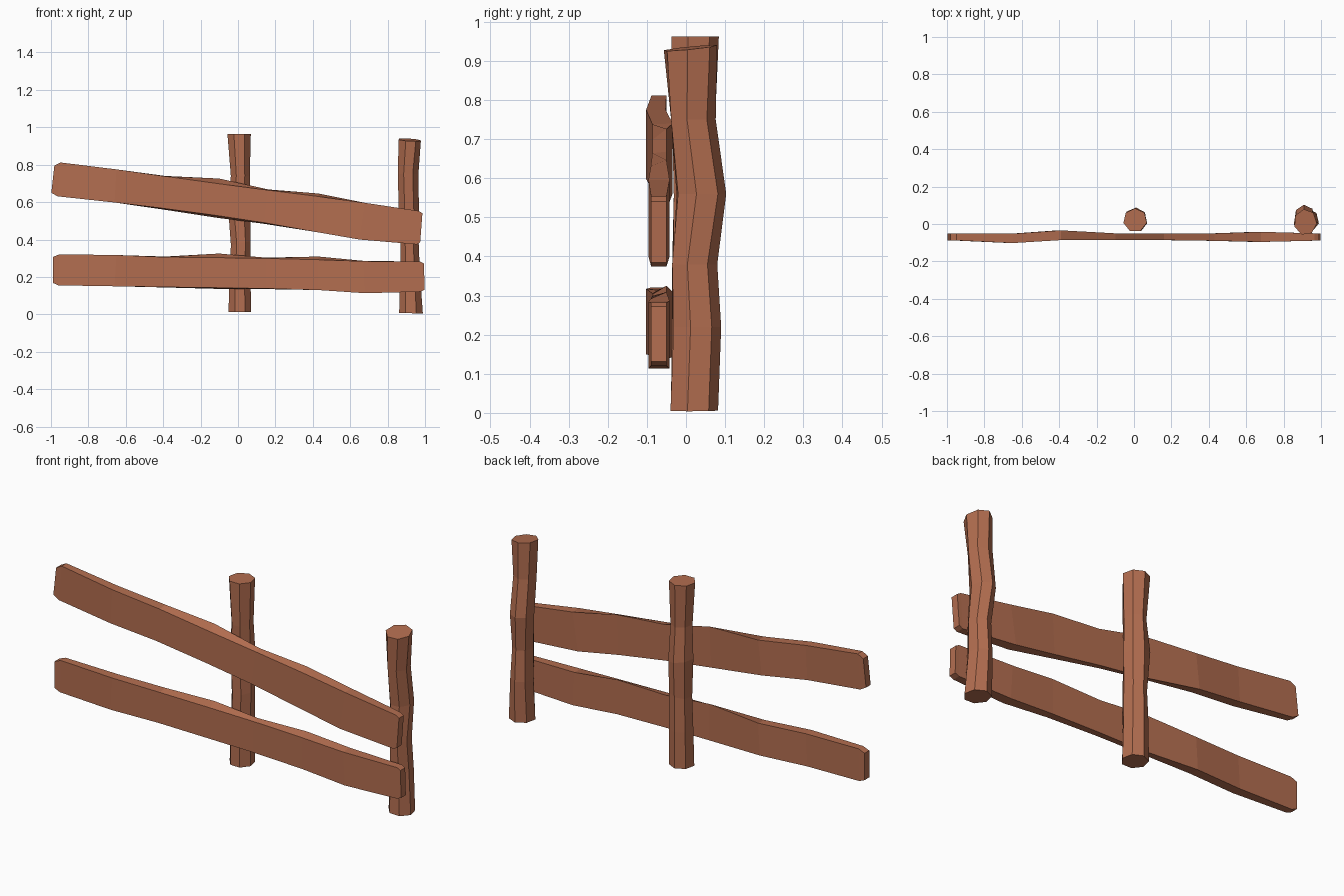
import bpy, bmesh, math

wood = bpy.data.materials.new("warm brown wood")
wood.diffuse_color = (0.45, 0.155, 0.08, 1)


def loft(name, rings):
    """Bridge closed rings of points into one capped, flat-faced solid."""
    bm = bmesh.new()
    loops = [[bm.verts.new(p) for p in ring] for ring in rings]
    n = len(loops[0])
    for a, b in zip(loops, loops[1:]):
        for i in range(n):
            j = (i + 1) % n
            bm.faces.new((a[i], a[j], b[j], b[i]))
    bm.faces.new(loops[0])
    bm.faces.new(loops[-1])
    bmesh.ops.recalc_face_normals(bm, faces=bm.faces[:])
    me = bpy.data.meshes.new(name)
    bm.to_mesh(me)
    bm.free()
    me.materials.append(wood)
    bpy.context.collection.objects.link(bpy.data.objects.new(name, me))


def post(name, sections):
    """Seven-sided hewn post; section = z, cx, cy, rx, ry, tilt_x, tilt_y, twist."""
    rings = []
    for z, cx, cy, rx, ry, tx, ty, tw in sections:
        ring = []
        for i in range(7):
            a = math.radians(90 + tw) + math.tau * i / 7
            dx, dy = rx * math.cos(a), ry * math.sin(a)
            ring.append((cx + dx, cy + dy, z + tx * dx + ty * dy))
        rings.append(ring)
    loft(name, rings)


# posts
post("middle_post", [
    (0.012, 0.010, 0.018, 0.062, 0.063, 0, 0, 0),
    (0.20, 0.010, 0.020, 0.058, 0.062, 0, 0, 0),
    (0.38, 0.014, 0.020, 0.054, 0.060, 0.2, 0, 3),
    (0.56, 0.008, 0.026, 0.062, 0.062, -0.2, 0, -3),
    (0.74, 0.012, 0.016, 0.052, 0.058, 0, 0, 2),
    (0.963, 0.006, 0.020, 0.064, 0.064, 0, 0, 0),
])
post("end_post", [
    (0.006, 0.925, 0.018, 0.065, 0.064, -0.03, 0, 0),
    (0.22, 0.920, 0.026, 0.054, 0.064, 0, 0, 0),
    (0.38, 0.918, 0.020, 0.050, 0.060, 0, 0, -3),
    (0.56, 0.912, 0.037, 0.056, 0.066, 0, 0, 4),
    (0.75, 0.910, 0.016, 0.056, 0.060, 0, 0, 0),
    (0.933, 0.916, 0.010, 0.062, 0.070, -0.06, 0.10, 8),
])


def rail(name, sections):
    """Rough plank; section = x_bottom, x_top, y_front, y_back, z_bottom, z_top,
    extra height of the back top edge, extra drop of the back bottom edge."""
    loft(name, [[(xb, yf, zb), (xt, yf, zt), (xt, yb, zt + up), (xb, yb, zb - dn)]
                for xb, xt, yf, yb, zb, zt, up, dn in sections])


# rails
rail("upper_rail", [
    (-0.998, -0.982, -0.088, -0.050, 0.650, 0.795, 0, 0),
    (-0.965, -0.950, -0.088, -0.050, 0.631, 0.812, 0, 0),
    (-0.66, -0.65, -0.102, -0.052, 0.598, 0.775, 0, 0),
    (-0.41, -0.39, -0.086, -0.034, 0.568, 0.738, 0.002, 0.006),
    (-0.11, -0.10, -0.086, -0.050, 0.528, 0.698, 0.028, 0.012),
    (0.14, 0.16, -0.086, -0.050, 0.490, 0.664, 0.004, 0.006),
    (0.42, 0.43, -0.090, -0.050, 0.440, 0.630, 0.016, 0),
    (0.65, 0.68, -0.096, -0.042, 0.400, 0.596, 0, 0),
    (0.955, 0.965, -0.089, -0.050, 0.374, 0.553, 0, 0),
    (0.974, 0.986, -0.089, -0.050, 0.384, 0.541, 0, 0),
])
rail("lower_rail", [
    (-0.990, -0.990, -0.088, -0.050, 0.168, 0.307, 0, 0),
    (-0.960, -0.955, -0.088, -0.050, 0.155, 0.321, 0, 0),
    (-0.66, -0.65, -0.102, -0.052, 0.150, 0.317, 0, 0),
    (-0.40, -0.39, -0.086, -0.034, 0.146, 0.306, 0.003, 0.002),
    (-0.10, -0.10, -0.086, -0.050, 0.142, 0.303, 0.022, 0.006),
    (0.15, 0.15, -0.086, -0.050, 0.138, 0.299, 0.004, 0.003),
    (0.43, 0.43, -0.090, -0.050, 0.130, 0.292, 0.017, 0),
    (0.68, 0.67, -0.096, -0.042, 0.113, 0.284, 0.002, 0),
    (0.975, 0.975, -0.089, -0.050, 0.121, 0.282, 0, 0),
    (0.998, 0.994, -0.089, -0.050, 0.131, 0.272, 0, 0),
])
